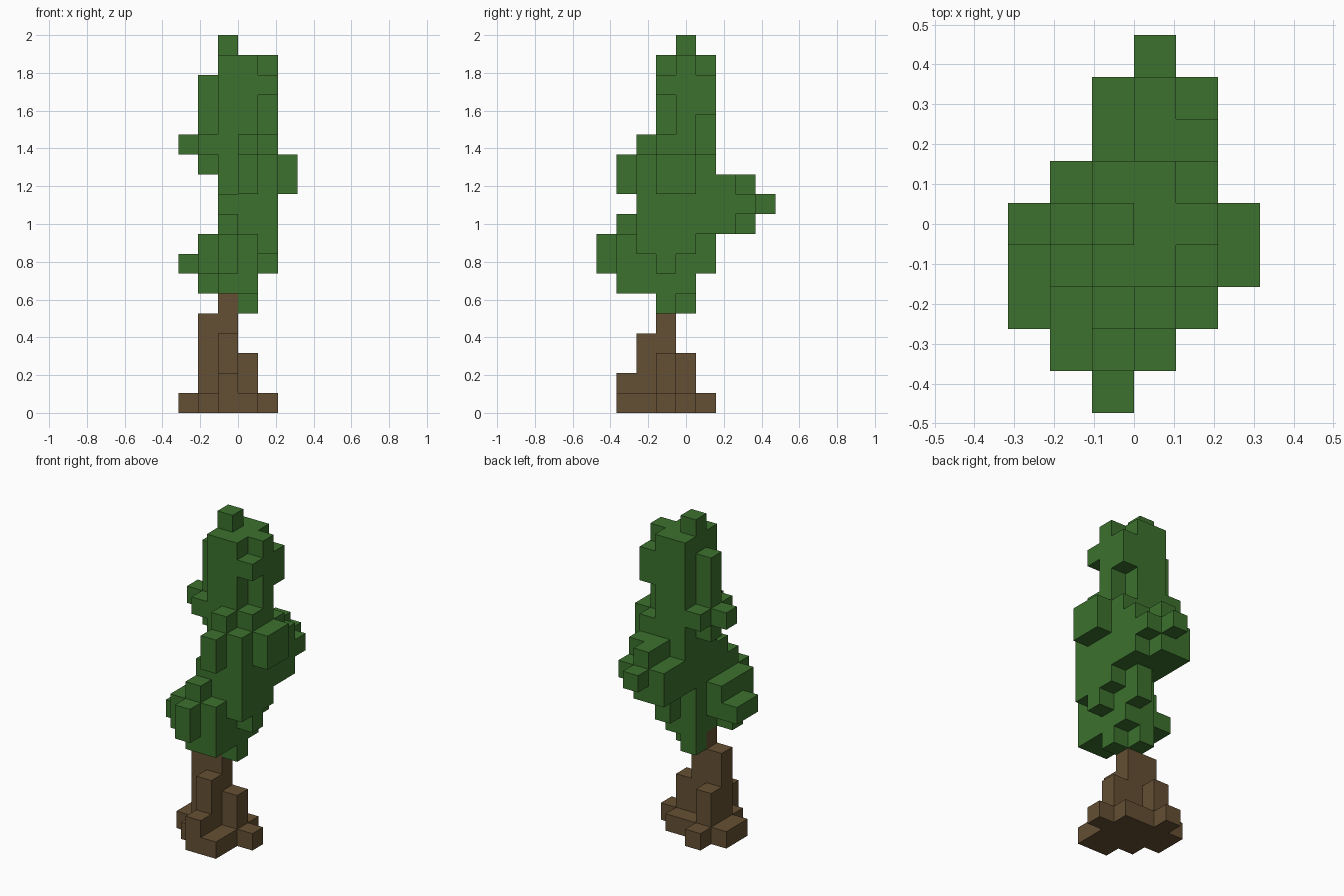
import bpy
import bmesh
import math
from mathutils import Vector

default_cube = bpy.data.objects.get("Cube")
if default_cube:
    bpy.data.objects.remove(default_cube, do_unlink=True)

UNIT = 2 / 19                      # edge of one cube
ORIGIN = Vector((0, -4.5, 0))      # grid corner, in cubes
SIDES = [Vector(s) for s in ((1, 0, 0), (-1, 0, 0), (0, 1, 0),
                             (0, -1, 0), (0, 0, 1), (0, 0, -1))]


def make_material(name, color):
    material = bpy.data.materials.new(name)
    material.use_nodes = True
    material.diffuse_color = color
    shader = material.node_tree.nodes["Principled BSDF"]
    shader.inputs["Base Color"].default_value = color
    shader.inputs["Roughness"].default_value = 0.9
    return material


def fill(blocks):
    """Collect the grid cells covered by blocks of inclusive x, y, z ranges."""
    cells = set()
    for (x0, x1), (y0, y1), (z0, z1) in blocks:
        cells.update((x, y, z)
                     for x in range(x0, x1 + 1)
                     for y in range(y0, y1 + 1)
                     for z in range(z0, z1 + 1))
    return cells


def build(name, cells, solid, material):
    """Skin the cells with outer faces only, then merge the flat areas."""
    bm = bmesh.new()
    corners = {}

    def corner(point):
        key = tuple(round(c * 2) for c in point)
        if key not in corners:
            corners[key] = bm.verts.new((point + ORIGIN) * UNIT)
        return corners[key]

    for cell in sorted(cells):
        middle = Vector(cell) + Vector((0.5, 0.5, 0.5))
        for side in SIDES:
            neighbour = tuple(int(a + b) for a, b in zip(cell, side))
            if neighbour in solid:
                continue
            u = Vector((side.y, side.z, side.x))
            v = side.cross(u)
            ring = (u + v, v - u, -u - v, u - v)
            bm.faces.new([corner(middle + (side + r) / 2) for r in ring])
    bmesh.ops.dissolve_limit(bm, angle_limit=math.radians(1),
                             verts=bm.verts[:], edges=bm.edges[:])
    mesh = bpy.data.meshes.new(name)
    bm.to_mesh(mesh)
    bm.free()
    mesh.materials.append(material)
    obj = bpy.data.objects.new(name, mesh)
    bpy.context.collection.objects.link(obj)
    return obj


# Spreading roots and stepped trunk
roots = [
    ((-1, 0), (1, 1), (0, 0)),
    ((-2, 0), (2, 4), (0, 0)),
    ((-3, -3), (3, 4), (0, 0)),
    ((1, 1), (3, 3), (0, 0)),
    ((-2, -2), (5, 5), (0, 0)),
]
trunk = [
    ((-1, -1), (1, 1), (1, 1)),
    ((-1, -1), (2, 2), (1, 3)),
    ((0, 0), (3, 3), (1, 2)),
    ((-2, -2), (4, 4), (1, 2)),
    ((-2, -2), (3, 3), (1, 4)),
    ((-1, -1), (3, 3), (1, 5)),
]

# Lower leaves, bulging to the front
lower_leaves = [
    ((-1, 0), (1, 4), (6, 8)),
    ((-1, -1), (4, 4), (5, 5)),
    ((0, 0), (3, 3), (5, 5)),
    ((-1, -1), (0, 0), (7, 8)),
    ((-2, -2), (1, 3), (7, 8)),
    ((-2, -2), (2, 2), (6, 6)),
    ((-3, -3), (2, 3), (7, 7)),
    ((0, 0), (5, 5), (7, 8)),
    ((1, 1), (3, 3), (7, 7)),
    ((1, 1), (2, 4), (8, 8)),
    ((-1, -1), (1, 1), (9, 9)),
]

# Middle leaves
middle_leaves = [
    ((-1, 0), (3, 5), (9, 12)),
    ((-1, 0), (2, 2), (9, 10)),
    ((0, 0), (2, 2), (11, 13)),
    ((0, 0), (1, 1), (11, 12)),
    ((1, 1), (2, 5), (9, 12)),
    ((2, 2), (3, 4), (11, 12)),
]

# Branch of leaves reaching to the back
back_leaves = [
    ((-1, 0), (6, 7), (9, 10)),
    ((0, 0), (6, 7), (11, 11)),
    ((1, 1), (6, 6), (9, 11)),
    ((1, 1), (7, 7), (10, 10)),
    ((0, 0), (8, 8), (10, 10)),
]

# Tall crown
crown = [
    ((-1, 0), (3, 5), (13, 17)),
    ((-2, -2), (4, 4), (12, 16)),
    ((-2, -2), (3, 5), (13, 13)),
    ((-3, -3), (4, 4), (13, 13)),
    ((1, 1), (4, 4), (13, 17)),
    ((1, 1), (3, 3), (13, 13)),
    ((1, 1), (3, 3), (16, 16)),
    ((1, 1), (5, 5), (15, 16)),
    ((-1, -1), (4, 4), (18, 18)),
]

bark_brown = make_material("bark_brown", (0.130, 0.080, 0.033, 1))
leaf_green = make_material("leaf_green", (0.045, 0.165, 0.027, 1))

wood_cells = fill(roots + trunk)
leaf_cells = fill(lower_leaves + middle_leaves + back_leaves + crown)
all_cells = wood_cells | leaf_cells
build("trunk", wood_cells, all_cells, bark_brown)
build("foliage", leaf_cells, all_cells, leaf_green)
